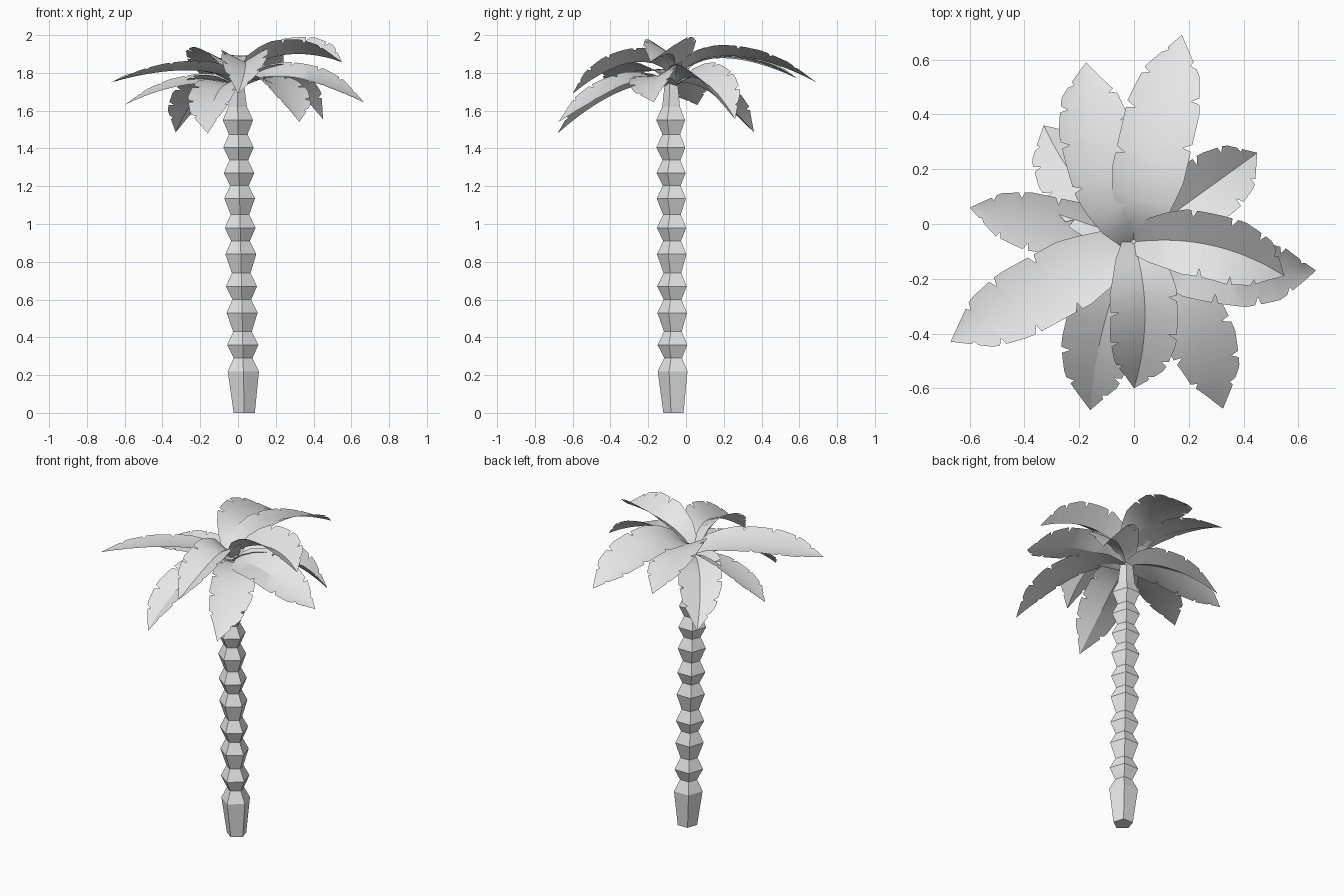
import bpy, bmesh, math
from mathutils import Vector

cube = bpy.data.objects.get("Cube")
if cube:
    bpy.data.objects.remove(cube, do_unlink=True)

grey = bpy.data.materials.new("light_grey")
grey.use_nodes = True
grey.diffuse_color = (0.8, 0.8, 0.8, 1)
grey.node_tree.nodes["Principled BSDF"].inputs["Base Color"].default_value = (0.8, 0.8, 0.8, 1)


def finish(bm, name):
    mesh = bpy.data.meshes.new(name)
    bm.to_mesh(mesh)
    bm.free()
    mesh.materials.append(grey)
    ob = bpy.data.objects.new(name, mesh)
    bpy.context.collection.objects.link(ob)
    return ob


# Trunk: leaning five-sided column of flared segments, wide and narrow rings in turn
def build_trunk():
    wide_z = [0.22, 0.36, 0.53, 0.67, 0.84, 0.98, 1.135, 1.27, 1.405, 1.55]
    rings = [(0, 0.059)]
    for i, z in enumerate(wide_z):
        rings.append((z, 0.087 - 0.0003 * i))
        top = wide_z[i + 1] if i + 1 < len(wide_z) else 1.69
        rings.append((z + min(0.07, (top - z) / 2), 0.052))
    rings.append((1.76, 0.036))
    bm = bmesh.new()
    loops = []
    for z, r in rings:
        lean = z / 1.76
        cx, cy = 0.033 - 0.038 * lean, -0.061 - 0.014 * lean
        angles = [math.radians(-90 + 72 * k) for k in range(5)]
        loops.append([bm.verts.new((cx + r * math.cos(a), cy + r * math.sin(a), z)) for a in angles])
    for low, high in zip(loops, loops[1:]):
        for k in range(5):
            n = (k + 1) % 5
            bm.faces.new((low[k], low[n], high[n], high[k]))
    bm.faces.new(loops[0][::-1])
    bm.faces.new(loops[-1])
    finish(bm, "trunk")


# Half width of a leaf along its length
PROFILE = [(0, 0.35), (0.12, 0.75), (0.3, 1), (0.62, 1), (0.8, 0.76), (1, 0)]


def leaf_width(t):
    for (t0, w0), (t1, w1) in zip(PROFILE, PROFILE[1:]):
        if t <= t1:
            return w0 + (w1 - w0) * (t - t0) / (t1 - t0)
    return 0


# Frond: arched midrib with two tilted halves and torn notches at the edges
def build_frond(name, base_z, tip, arch, bend, width, tilts, shift):
    base = Vector((0, -0.065, base_z))
    tip = Vector(tip)
    flat = Vector((tip.x - base.x, tip.y - base.y, 0)).normalized()
    left = Vector((-flat.y, flat.x, 0))
    # upper fronds leave the trunk more steeply
    skew = 0.72 if name.startswith("upper") else 0.88

    def rib(t):
        s = t ** skew
        return (base.lerp(tip, t) + Vector((0, 0, arch * 4 * s * (1 - s)))
                + left * bend * 4 * t * (1 - t))

    bm = bmesh.new()
    notches = {1: [0.36, 0.58, 0.76, 0.89], -1: [0.44, 0.66, 0.83]}
    cuts = {s: [t + shift for t in ts] for s, ts in notches.items()}
    steps = {i / 10 for i in range(11)}
    for ts in cuts.values():
        for t in ts:
            steps = {u for u in steps if abs(u - t) > 0.03 or u in (0, 1)}
    for ts in cuts.values():
        for t in ts:
            steps |= {t - 0.016, t, t + 0.016}
    steps = sorted(steps)
    ribs = [bm.verts.new(rib(t)) for t in steps]
    for side, tilt in zip((1, -1), tilts):
        angle = math.radians(tilt)
        edge = []
        for t, v in zip(steps[:-1], ribs):
            along = (rib(min(t + 0.04, 1)) - rib(max(t - 0.04, 0))).normalized()
            across = (left - along * left.dot(along)).normalized()
            normal = (along.cross(across) + Vector((0, 0, 1))).normalized()
            w = width * leaf_width(t) * (0.76 if t in cuts[side] else 1)
            edge.append(bm.verts.new(v.co + across * side * w * math.cos(angle)
                                     + normal * w * math.sin(angle) + along * w * 0.15))
        edge.append(ribs[-1])
        for i in range(len(steps) - 1):
            quad = [ribs[i], ribs[i + 1], edge[i + 1], edge[i]]
            if i == len(steps) - 2:
                quad.pop(2)
            bm.faces.new(quad[::-1] if side > 0 else quad)
    ob = finish(bm, name)
    bpy.ops.object.select_all(action="DESELECT")
    ob.select_set(True)
    bpy.context.view_layer.objects.active = ob
    bpy.ops.object.shade_smooth_by_angle(angle=math.radians(30))


build_trunk()

# Crown: name, base height, tip, arch, sideways bend, half width, tilt of left and right halves
fronds = [
    ("upper_left_frond", 1.75, (0.55, -0.19, 1.857), 0.10, 0.05, 0.145, (38, 32)),
    ("upper_front_frond", 1.75, (0.0, -0.6, 1.69), 0.13, 0.04, 0.14, (32, 26)),
    ("upper_back_frond", 1.75, (0.175, 0.69, 1.75), 0.14, 0.0, 0.14, (2, 24)),
    ("upper_back_right_frond", 1.75, (-0.175, 0.59, 1.77), 0.12, 0.04, 0.14, (25, 4)),
    ("upper_right_frond", 1.74, (-0.67, -0.43, 1.75), 0.07, 0.0, 0.135, (22, 4)),
    ("lower_left_frond", 1.73, (0.665, -0.17, 1.645), 0.09, -0.04, 0.135, (32, -2)),
    ("lower_front_left_frond", 1.73, (0.325, -0.675, 1.54), 0.10, 0.05, 0.13, (8, 20)),
    ("lower_front_frond", 1.73, (-0.16, -0.68, 1.48), 0.09, -0.03, 0.14, (26, 10)),
    ("lower_right_frond", 1.73, (-0.6, 0.06, 1.63), 0.06, 0.0, 0.11, (-6, 24)),
    ("lower_back_right_frond", 1.73, (-0.33, 0.36, 1.485), 0.09, 0.03, 0.135, (22, 22)),
    ("lower_back_left_frond", 1.73, (0.45, 0.26, 1.555), 0.11, 0.0, 0.145, (34, 30)),
]
for i, f in enumerate(fronds):
    build_frond(*f, shift=0.02 * (i % 3 - 1))
